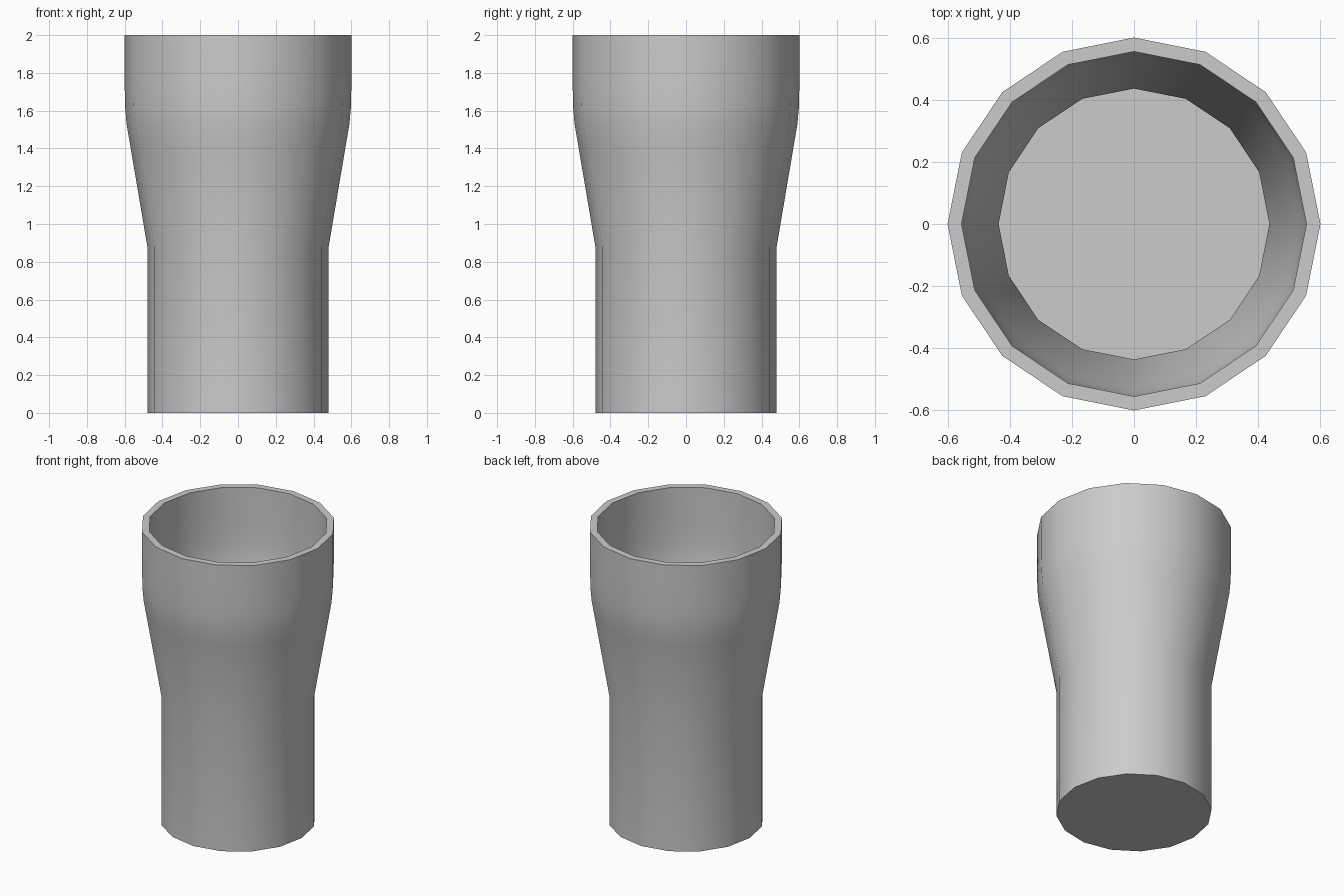
import bpy, bmesh
from math import sin, cos, tau, radians

if "Cube" in bpy.data.objects:
    bpy.data.objects.remove(bpy.data.objects["Cube"])

SIDES = 16

# Outer wall from base to rim, then inner wall down to the floor (radius, height)
profile = [(0.48, 0), (0.48, 0.88), (0.573, 1.43), (0.59, 1.53), (0.597, 1.61),
           (0.6, 1.72), (0.6, 2.0),
           (0.555, 2.0), (0.555, 1.72), (0.552, 1.61), (0.545, 1.53),
           (0.529, 1.44), (0.436, 0.885), (0.436, 0.045)]

# Revolve the profile into a low-poly drinking glass
bm = bmesh.new()
rings = [[bm.verts.new((r * cos(tau * i / SIDES), r * sin(tau * i / SIDES), z))
          for i in range(SIDES)] for r, z in profile]
for a, b in zip(rings, rings[1:]):
    for i in range(SIDES):
        j = (i + 1) % SIDES
        bm.faces.new((a[i], a[j], b[j], b[i]))

# Underside and inner floor
bm.faces.new(rings[0][::-1])
bm.faces.new(rings[-1])
bmesh.ops.recalc_face_normals(bm, faces=bm.faces[:])

mesh = bpy.data.meshes.new("drinking_glass")
bm.to_mesh(mesh)
bm.free()
glass = bpy.data.objects.new("drinking_glass", mesh)
bpy.context.collection.objects.link(glass)

# Smooth walls with crisp rim and base
bpy.context.view_layer.objects.active = glass
glass.select_set(True)
bpy.ops.object.shade_smooth_by_angle(angle=radians(30))
